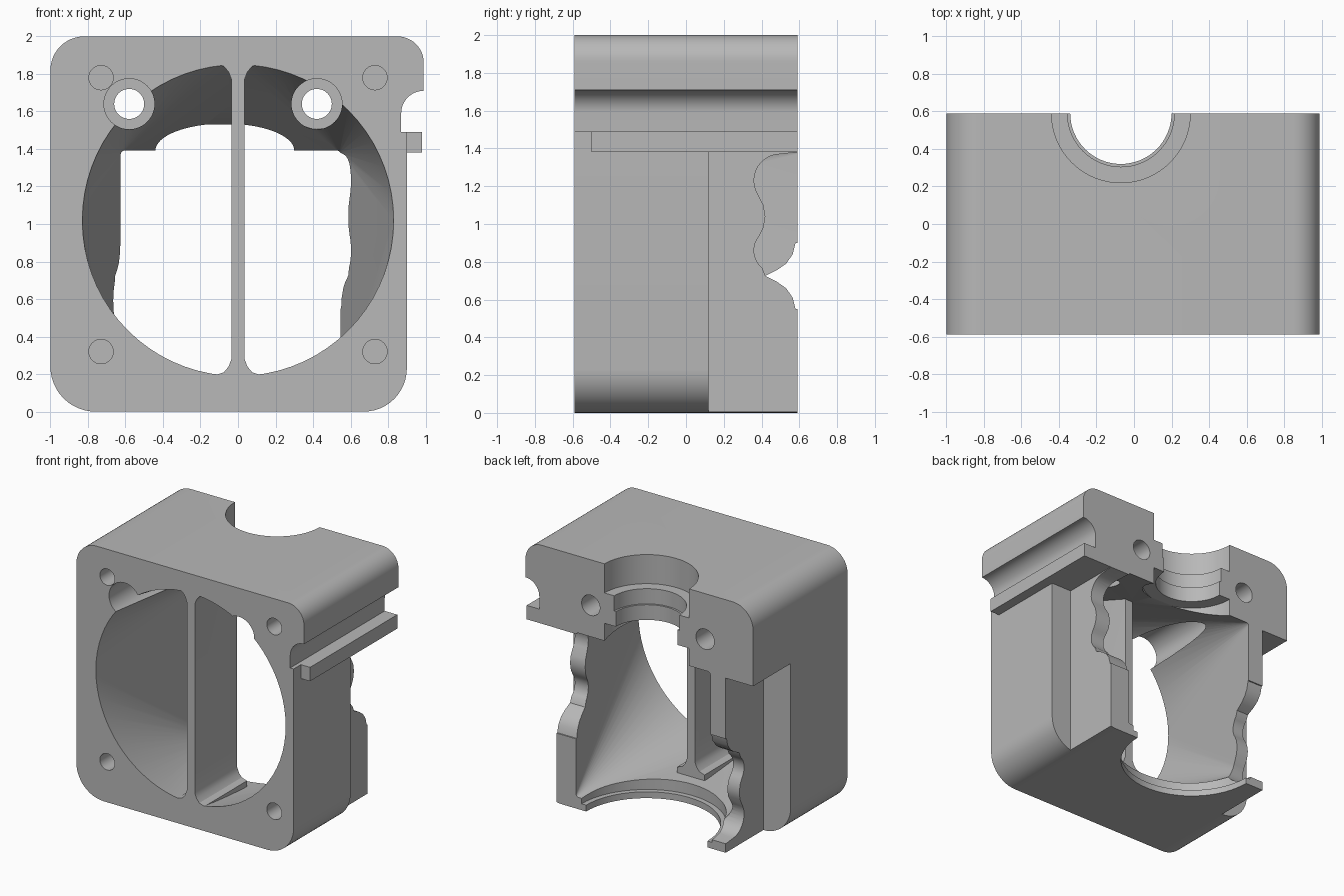
import bpy, bmesh, math
from math import sin, cos, pi, radians
from mathutils import Vector

cube = bpy.data.objects.get("Cube")
if cube:
    bpy.data.objects.remove(cube)

grey = bpy.data.materials.new("plain_grey")
grey.use_nodes = True
colour = (0.48, 0.48, 0.48, 1)
grey.diffuse_color = colour
grey.node_tree.nodes["Principled BSDF"].inputs["Base Color"].default_value = colour


def finish(name, bm):
    bmesh.ops.recalc_face_normals(bm, faces=bm.faces)
    mesh = bpy.data.meshes.new(name)
    bm.to_mesh(mesh)
    bm.free()
    mesh.materials.append(grey)
    obj = bpy.data.objects.new(name, mesh)
    bpy.context.collection.objects.link(obj)
    return obj


def prism(name, points, axis, start, end):
    """Extrude a 2D profile along x (points are y, z), y (x, z) or z (x, y)."""
    bm = bmesh.new()
    place = {"x": lambda a, b: (start, a, b),
             "y": lambda a, b: (a, start, b),
             "z": lambda a, b: (a, b, start)}[axis]
    face = bm.faces.new([bm.verts.new(place(*p)) for p in points])
    move = Vector([(end - start) * (axis == k) for k in "xyz"])
    new = bmesh.ops.extrude_face_region(bm, geom=[face])["geom"]
    bmesh.ops.translate(bm, vec=move,
                        verts=[v for v in new if isinstance(v, bmesh.types.BMVert)])
    return finish(name, bm)


def arc(cx, cy, r, a0, a1, n=12):
    steps = [radians(a0 + (a1 - a0) * i / n) for i in range(n + 1)]
    return [(cx + r * cos(a), cy + r * sin(a)) for a in steps]


def circle(cx, cy, r, n=48):
    return arc(cx, cy, r, 0, 360, n)[:-1]


def box(x0, x1, z0, z1):
    return [(x0, z0), (x1, z0), (x1, z1), (x0, z1)]


def combine(target, tool, operation="DIFFERENCE"):
    mod = target.modifiers.new(tool.name, "BOOLEAN")
    mod.object, mod.operation, mod.solver = tool, operation, "EXACT"
    bpy.context.view_layer.objects.active = target
    bpy.ops.object.modifier_apply(modifier=mod.name)
    bpy.data.objects.remove(tool)


# Housing outline with rounded corners, side groove and overhang
outline = (arc(-0.76, 0.24, 0.24, 180, 270) + arc(0.67, 0.23, 0.23, 270, 360)
           + [(0.9, 1.43), (0.87, 1.43)] + arc(0.99, 1.59, 0.12, 180, 90)
           + arc(0.85, 1.86, 0.14, 0, 90) + arc(-0.82, 1.82, 0.18, 90, 180))
body = prism("fan_duct_housing", outline, "y", -0.59, 0.59)

# Side rail under the groove
combine(body, prism("side_rail", box(0.8, 0.98, 1.38, 1.49), "y", -0.5, 0.59), "UNION")
combine(body, prism("rail_base", box(0.8, 0.9, 1.37, 1.49), "y", -0.59, 0.59), "UNION")

# Rear step on both sides, below the top block
combine(body, prism("step_right", box(-1.2, -0.76, -0.1, 1.38), "y", 0.12, 0.7))
combine(body, prism("step_left", box(0.72, 1.2, -0.1, 1.38), "y", 0.12, 0.7))

# Duct tapering from a round front to a rectangular back
bm = bmesh.new()
for x, z in circle(0, 1.02, 0.83, 72):
    bm.verts.new((x, -0.591, z))
for x, z in box(-0.62, 0.54, 0.09, 1.38):
    bm.verts.new((x, 0.62, z))
bmesh.ops.convex_hull(bm, input=bm.verts)
combine(body, finish("duct_cutter", bm))

# Central divider with flared ends
quarter = [(0.035, 1.77), (0.05, 1.81), (0.075, 1.84), (0.12, 1.855), (0.12, 1.9)]
upper = quarter + [(-x, z) for x, z in reversed(quarter)]
lower = [(-x, 2.05 - z) for x, z in upper]
combine(body, prism("divider", upper + lower, "y", -0.59, -0.06), "UNION")

# Stepped half-round seat in the top and half-round opening in the floor
for r, z0, z1 in ((0.37, 1.77, 2.1), (0.285, 1.65, 1.8), (0.27, 1.3, 1.7),
                  (0.37, 1.2, 1.53), (0.53, -0.1, 0.3), (0.57, 0.05, 0.3)):
    combine(body, prism("seat_cutter", circle(-0.07, 0.59, r, 64), "z", z0, z1))

# Screw channels through the top block
for x in (-0.58, 0.42):
    combine(body, prism("screw_head_cutter", circle(x, 1.64, 0.135), "y", -0.7, 0.3))
    combine(body, prism("screw_cutter", circle(x, 1.64, 0.08), "y", -0.7, 0.7))

# Blind corner holes
for x in (-0.73, 0.73):
    for z in (0.32, 1.78):
        combine(body, prism("corner_hole_cutter", circle(x, z, 0.065, 32), "y", -0.7, -0.2))

# Wavy edges on the rear side walls, one upside down from the other
wave = ([(0.7, 0.55), (0.58, 0.55), (0.565, 0.61), (0.53, 0.66), (0.48, 0.695), (0.42, 0.725)]
        + arc(0.48, 0.86, 0.12, 230, 140, 8)
        + [(0.41, 0.98), (0.42, 1.04), (0.41, 1.1)]
        + arc(0.5, 1.23, 0.14, 205, 90, 10) + [(0.58, 1.379), (0.7, 1.379)])
combine(body, prism("left_wave_cutter", wave, "x", 0.45, 0.8))
flipped = [(y, 1.45 - z) for y, z in wave]
combine(body, prism("right_wave_cutter", flipped, "x", -0.85, -0.5))

# Smooth the curves, keep the machined edges sharp
bpy.ops.object.select_all(action="DESELECT")
body.select_set(True)
bpy.context.view_layer.objects.active = body
bpy.ops.object.shade_smooth_by_angle(angle=radians(25))
